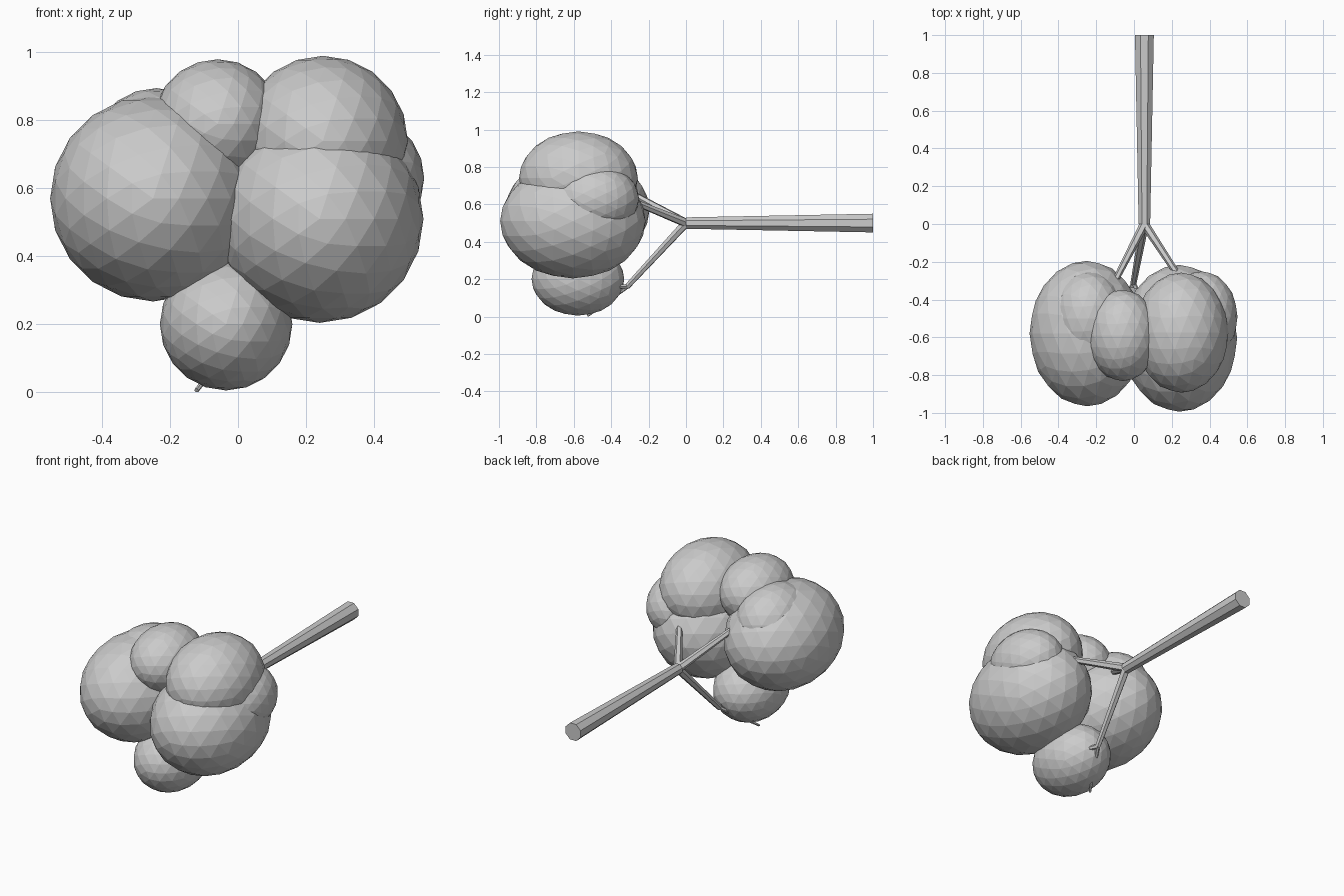
import bpy
import bmesh
from math import pi
from mathutils import Vector, Matrix

cube = bpy.data.objects.get("Cube")
if cube:
    bpy.data.objects.remove(cube)

GREY = (0.6, 0.6, 0.6, 1)
grey = bpy.data.materials.new("plain_grey")
grey.use_nodes = True
grey.diffuse_color = GREY
grey.node_tree.nodes["Principled BSDF"].inputs["Base Color"].default_value = GREY

STRETCH = 1.27  # foliage is longer along the trunk direction


def finish(name, bm):
    mesh = bpy.data.meshes.new(name)
    bm.to_mesh(mesh)
    bm.free()
    mesh.materials.append(grey)
    obj = bpy.data.objects.new(name, mesh)
    bpy.context.collection.objects.link(obj)
    return obj


def foliage(name, centre, radius):
    """Faceted leaf ball, pole turned along the trunk."""
    bm = bmesh.new()
    shape = (Matrix.Translation(centre) @ Matrix.Diagonal((1, STRETCH, 1, 1))
             @ Matrix.Rotation(pi / 2, 4, 'X'))
    bmesh.ops.create_icosphere(bm, subdivisions=3, radius=radius, matrix=shape)
    return finish(name, bm)


def limb(name, start, end, r_start, r_end, sides=8):
    """Tapered limb with flat sides between two points."""
    start, end = Vector(start), Vector(end)
    axis = end - start
    place = (Matrix.Translation((start + end) / 2)
             @ axis.to_track_quat('Z', 'Y').to_matrix().to_4x4()
             @ Matrix.Rotation(pi / sides, 4, 'Z'))
    bm = bmesh.new()
    bmesh.ops.create_cone(bm, cap_ends=True, segments=sides, radius1=r_start,
                          radius2=r_end, depth=axis.length, matrix=place)
    return finish(name, bm)


# Leaf balls
foliage("foliage_right", (-0.25, -0.58, 0.57), 0.303)
foliage("foliage_left", (0.24, -0.605, 0.51), 0.306)
foliage("foliage_left_top", (0.25, -0.575, 0.74), 0.25)
foliage("foliage_middle_top", (-0.06, -0.59, 0.79), 0.19)
foliage("foliage_bottom", (-0.035, -0.578, 0.2), 0.195)
foliage("foliage_left_small", (0.36, -0.49, 0.63), 0.188)
foliage("foliage_right_small", (-0.24, -0.5, 0.70), 0.195)

# Trunk and main branches
fork = Vector((0.055, 0, 0.5))
limb("trunk", (0.055, 1, 0.5), fork, 0.054, 0.033)
limb("branch_right", fork, fork + Vector((-0.17, -0.33, 0.18)), 0.024, 0.016, 6)
limb("branch_left", fork, fork + Vector((0.21, -0.32, 0.13)), 0.024, 0.016, 6)

# Lower branch and its twigs
low_fork = Vector((-0.003, -0.315, 0.16))
limb("branch_lower", fork, low_fork, 0.024, 0.016, 6)
limb("twig_outer", low_fork, (-0.122, -0.525, 0.005), 0.012, 0.007, 6)
limb("twig_inner", low_fork, (0.07, -0.46, 0.16), 0.014, 0.008, 6)
